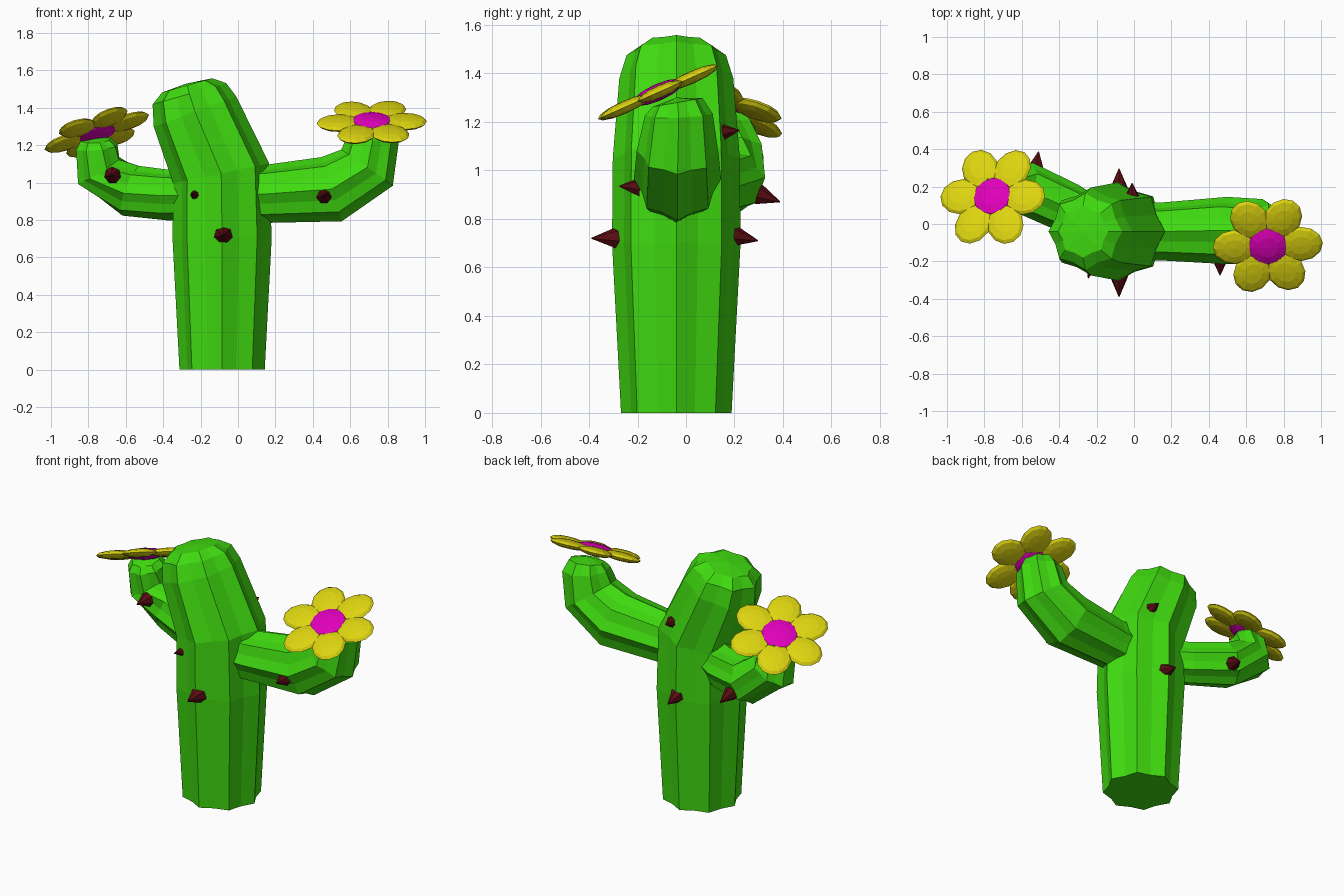
import bpy, bmesh, math
from mathutils import Vector, Matrix

if "Cube" in bpy.data.objects:
    bpy.data.objects.remove(bpy.data.objects["Cube"])

def material(name, rgb):
    m = bpy.data.materials.new(name)
    m.diffuse_color = (*rgb, 1)
    m.use_nodes = True
    m.node_tree.nodes["Principled BSDF"].inputs["Base Color"].default_value = m.diffuse_color
    return m

GREEN = material("cactus_green", (0.05, 0.7, 0.005))
YELLOW = material("petal_yellow", (0.72, 0.66, 0.005))
PINK = material("flower_pink", (0.75, 0.0, 0.5))
RED = material("spine_red", (0.1, 0.004, 0.006))

def finish(name, bm, mat):
    bmesh.ops.recalc_face_normals(bm, faces=bm.faces)
    me = bpy.data.meshes.new(name)
    bm.to_mesh(me)
    bm.free()
    me.materials.append(mat)
    ob = bpy.data.objects.new(name, me)
    bpy.context.collection.objects.link(ob)
    return ob

def ribbed_tube(name, path, side, ribs=8, valley=0.88):
    """Loft a star-shaped section along (x, y, z, radius) points, capped by a shallow tip."""
    bm = bmesh.new()
    pts = [Vector(p[:3]) for p in path]
    n = ribs * 2
    rings = []
    for i, p in enumerate(path[:-1]):
        t = (pts[i + 1] - pts[i]).normalized()
        if i:
            t = (t + (pts[i] - pts[i - 1]).normalized()).normalized()
        u = Vector(side)
        u = (u - t * u.dot(t)).normalized()
        v = t.cross(u)
        ring = []
        for k in range(n):
            a = 2 * math.pi * k / n
            r = p[3] * (valley if k % 2 else 1)
            ring.append(bm.verts.new(pts[i] + (u * math.cos(a) + v * math.sin(a)) * r))
        rings.append(ring)
    for a, b in zip(rings, rings[1:]):
        for k in range(n):
            j = (k + 1) % n
            bm.faces.new((a[k], a[j], b[j], b[k]))
    bm.faces.new(rings[0][::-1])
    tip = bm.verts.new(pts[-1])
    for k in range(n):
        bm.faces.new((rings[-1][k], rings[-1][(k + 1) % n], tip))
    finish(name, bm, GREEN)

# Leaning trunk
ribbed_tube("trunk", [
    (-.085, -.04, 0, .228), (-.085, -.04, .7, .265), (-.09, -.04, 1.05, .262),
    (-.23, -.04, 1.38, .235), (-.26, -.04, 1.475, .205), (-.272, -.04, 1.52, .14),
    (-.275, -.04, 1.53, 0)], (0, 1, 0))

# Two bent arms
ribbed_tube("right_arm", [
    (-.05, -.04, .94, .15), (.15, -.04, .94, .155), (.5, -.035, .965, .18),
    (.69, -.035, 1.08, .168), (.72, -.03, 1.23, .14), (.72, -.035, 1.28, .105),
    (.72, -.04, 1.3, 0)], (0, 1, 0))
ribbed_tube("left_arm", [
    (-.15, -.04, .93, .13), (-.36, .09, .932, .135), (-.575, .19, .957, .142),
    (-.745, .19, 1.065, .138), (-.755, .165, 1.19, .115), (-.76, .16, 1.23, .085),
    (-.76, .155, 1.245, 0)], (.5, .86, 0))

def flower(name, centre, normal, spin):
    """Six flat petals around a disc, facing along the normal."""
    z = Vector(normal).normalized()
    x = Vector((1, 0, 0))
    x = (x - z * x.dot(z)).normalized()
    frame = Matrix((x, z.cross(x), z)).transposed().to_4x4()
    frame = Matrix.Translation(centre) @ frame
    bm = bmesh.new()
    for k in range(6):
        m = (frame @ Matrix.Rotation(spin + k * math.pi / 3, 4, 'Z')
             @ Matrix.Translation((.177, 0, 0)) @ Matrix.Diagonal((.118, .1, .026, 1)))
        bmesh.ops.create_uvsphere(bm, u_segments=12, v_segments=6, radius=1, matrix=m)
    finish(name + "_petals", bm, YELLOW)
    bm = bmesh.new()
    bmesh.ops.create_uvsphere(bm, u_segments=12, v_segments=6, radius=1,
                              matrix=frame @ Matrix.Diagonal((.115, .115, .035, 1)))
    finish(name + "_centre", bm, PINK)

flower("right_flower", (.715, -.115, 1.322), (0, -.4, .9), math.radians(3))
flower("left_flower", (-.755, .145, 1.27), (-.3, .35, .9), math.radians(-7))

# Spines: base, tip, base radius
spines = [
    ((-.08, -.275, .72), (-.08, -.39, .72), .052),
    ((-.08, .19, .73), (-.08, .297, .71), .05),
    ((-.22, -.19, .93), (-.245, -.29, .942), .042),
    ((.46, -.19, .93), (.46, -.275, .935), .042),
    ((-.01, .14, 1.155), (-.01, .22, 1.165), .042),
    ((-.67, .05, 1.04), (-.68, -.04, 1.04), .045),
    ((-.525, .3, .9), (-.51, .388, .87), .045),
]
for i, (base, tip, r) in enumerate(spines):
    d = Vector(tip) - Vector(base)
    m = Matrix.Translation((Vector(base) + Vector(tip)) / 2) @ d.to_track_quat('Z', 'Y').to_matrix().to_4x4()
    bm = bmesh.new()
    bmesh.ops.create_cone(bm, cap_ends=True, segments=7, radius1=r, radius2=.002,
                          depth=d.length, matrix=m)
    finish(f"spine_{i + 1}", bm, RED)
